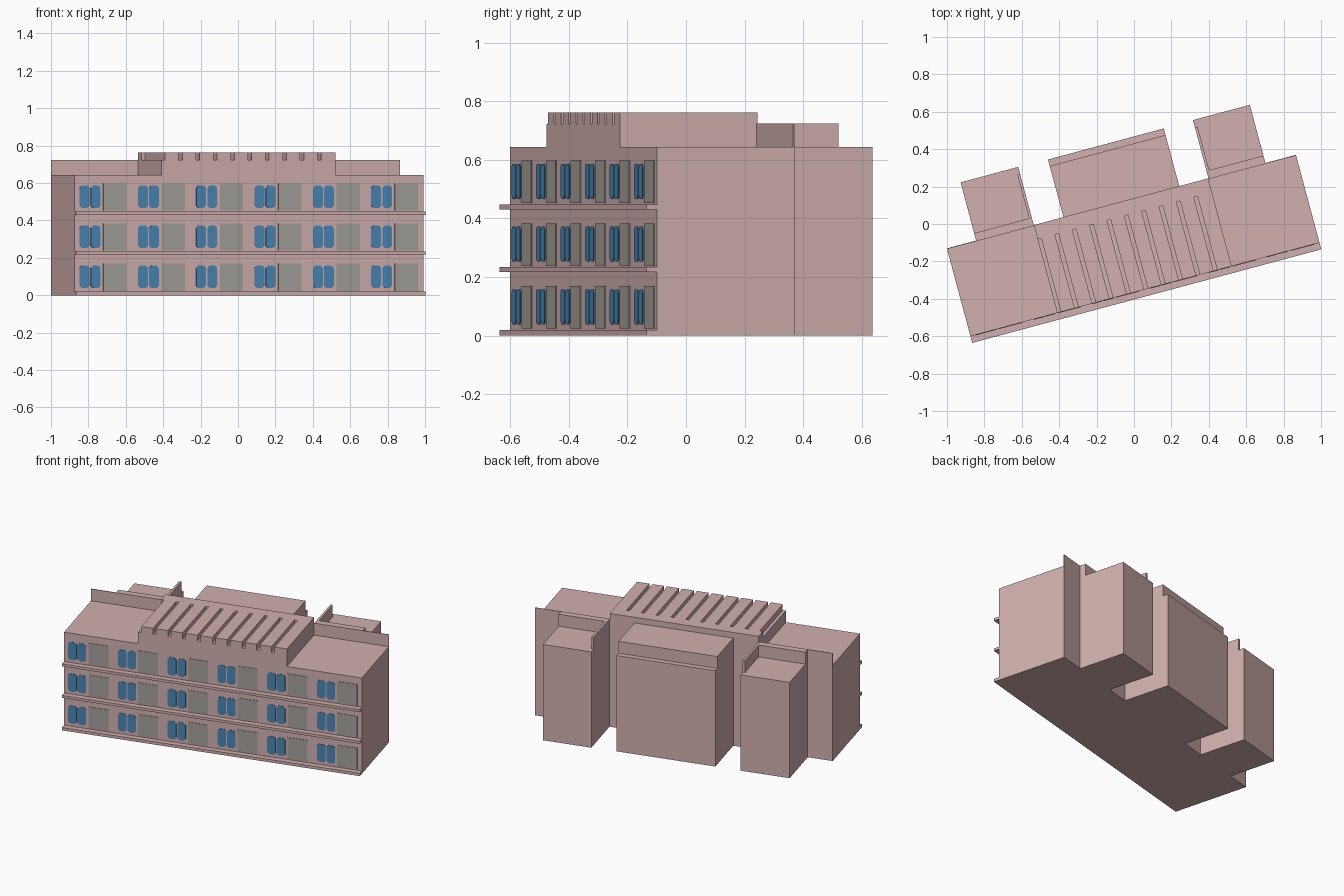
import bpy, bmesh, math
from mathutils import Matrix

if "Cube" in bpy.data.objects:
    bpy.data.objects.remove(bpy.data.objects["Cube"])

# The building is laid out square in (u, v) and turned 15 degrees in plan
TURN = Matrix.Rotation(math.radians(15), 4, 'Z')


def material(name, rgb):
    m = bpy.data.materials.new(name)
    m.diffuse_color = (*rgb, 1)
    m.use_nodes = True
    m.node_tree.nodes["Principled BSDF"].inputs["Base Color"].default_value = m.diffuse_color
    return m


WALL = material("pink_plaster", (0.64, 0.435, 0.425))
BLUE = material("window_blue", (0.065, 0.24, 0.46))
GREY = material("panel_grey", (0.37, 0.355, 0.32))


def add_prism(bm, outline, axis_vec):
    """Extrude a closed outline of 3D points along a vector."""
    face = bm.faces.new([bm.verts.new(p) for p in outline])
    ext = bmesh.ops.extrude_face_region(bm, geom=[face])
    verts = [g for g in ext["geom"] if isinstance(g, bmesh.types.BMVert)]
    bmesh.ops.translate(bm, verts=verts, vec=axis_vec)


def add_box(bm, u0, u1, v0, v1, z0, z1):
    add_prism(bm, [(u0, v0, z0), (u1, v0, z0), (u1, v1, z0), (u0, v1, z0)], (0, 0, z1 - z0))


def finish(bm, name, mat):
    bmesh.ops.recalc_face_normals(bm, faces=bm.faces)
    bm.transform(TURN)
    me = bpy.data.meshes.new(name)
    bm.to_mesh(me)
    bm.free()
    me.materials.append(mat)
    ob = bpy.data.objects.new(name, me)
    bpy.context.collection.objects.link(ob)


def boxes(name, mat, *specs):
    bm = bmesh.new()
    for s in specs:
        add_box(bm, *s)
    finish(bm, name, mat)


LEFT, RIGHT, FRONT, BACK = -1.0, 0.932, -0.353, 0.133
ROOF, PARAPET, TOP = 0.644, 0.724, 0.762
P0, P1 = -0.519, 0.446            # penthouse ends

# Main block and floor ledges
boxes("main_block", WALL, (LEFT, RIGHT, FRONT, BACK, 0, ROOF))
for i, (z0, z1) in enumerate([(0, 0.019), (0.218, 0.235), (0.43, 0.447)]):
    boxes(f"floor_ledge_{i + 1}", WALL, (LEFT, RIGHT, -0.39, FRONT, z0, z1))

# Thin parapet walls along the back of the roof
boxes("back_parapet", WALL,
      (LEFT, P0, BACK - 0.004, BACK, ROOF, PARAPET),
      (P1, RIGHT, BACK - 0.004, BACK, ROOF, PARAPET))

# Penthouse with slots cut into the roof, open at the front
boxes("penthouse", WALL, (P0, P1, FRONT, BACK, ROOF, 0.722))
SLOT_END = 0.055
beams = [(P0, P1, SLOT_END, BACK, 0.722, TOP)]
for i in range(10):
    start = P0 + 0.0961 * i + 0.02
    end = P0 + 0.0961 * (i + 1) if i < 9 else P1
    beams.append((start, end, FRONT, SLOT_END, 0.722, TOP))
boxes("penthouse_roof_beams", WALL, *beams)

# Rear blocks: lower block, thick parapet strip and a thin fin on one side
for side, u0, u1, f0 in [("left", -0.838, -0.519, -0.534), ("right", 0.448, 0.763, 0.448)]:
    boxes(f"rear_block_{side}", WALL,
          (u0, u1, BACK, 0.455, 0, ROOF),
          (u0, u1, BACK, 0.174, ROOF, PARAPET))
    boxes(f"rear_fin_{side}", WALL, (f0, f0 + 0.015, 0.174, 0.415, ROOF, PARAPET))

# Centre rear block with a raised top set in from the back edge
boxes("rear_block_centre", WALL,
      (-0.355, 0.286, BACK, 0.452, 0, ROOF),
      (-0.355, 0.286, BACK, 0.416, ROOF, PARAPET))

# Windows: pairs of blue panes with clipped corners, each beside a grey panel
panes, panels = bmesh.new(), bmesh.new()
C = 0.012
for floor_z in (0.024, 0.238, 0.452):
    for bay in range(6):
        u = -0.972 + 0.3228 * bay
        for a, b in [(u, u + 0.055), (u + 0.062, u + 0.116)]:
            z0, z1 = floor_z + 0.015, floor_z + 0.134
            pts = [(a + C, z0), (b - C, z0), (b, z0 + C), (b, z1 - C),
                   (b - C, z1), (a + C, z1), (a, z1 - C), (a, z0 + C)]
            add_prism(panes, [(x, FRONT, z) for x, z in pts], (0, -0.003, 0))
        add_box(panels, u + 0.131, u + 0.260, FRONT - 0.003, FRONT, floor_z, floor_z + 0.145)
finish(panes, "window_panes", BLUE)
finish(panels, "window_side_panels", GREY)
